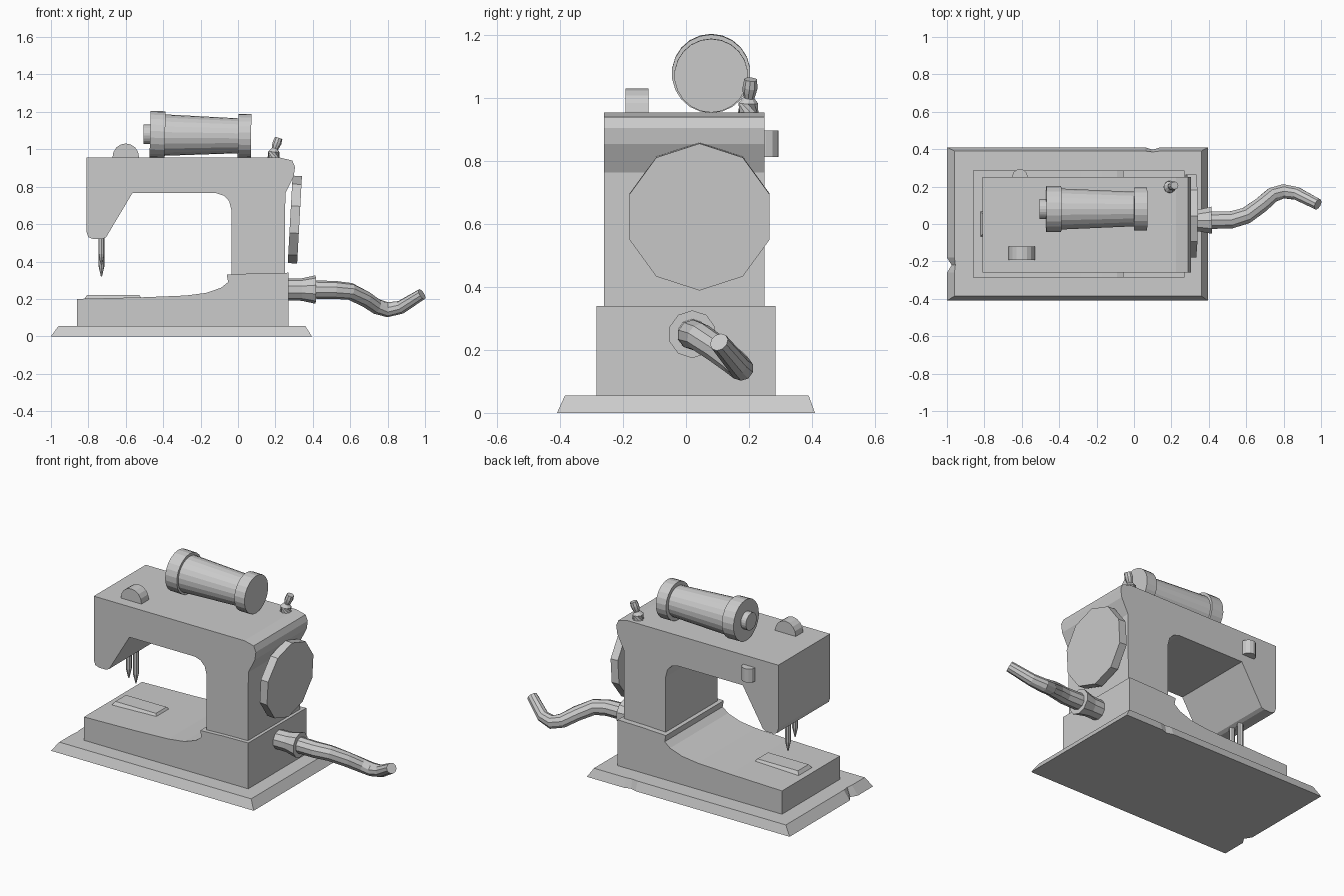
import bpy, bmesh
from math import pi, cos, sin
from mathutils import Vector

if "Cube" in bpy.data.objects:
    bpy.data.objects.remove(bpy.data.objects["Cube"])


def finish(name, bm):
    bmesh.ops.recalc_face_normals(bm, faces=bm.faces[:])
    me = bpy.data.meshes.new(name)
    bm.to_mesh(me)
    bm.free()
    ob = bpy.data.objects.new(name, me)
    bpy.context.collection.objects.link(ob)
    return ob


def loft(name, rings):
    """Skin matching rings of points and cap both ends."""
    bm = bmesh.new()
    rows = [[bm.verts.new(p) for p in ring] for ring in rings]
    n = len(rows[0])
    for a, b in zip(rows, rows[1:]):
        for i in range(n):
            j = (i + 1) % n
            bm.faces.new((a[i], a[j], b[j], b[i]))
    bm.faces.new(rows[0])
    bm.faces.new(rows[-1])
    return finish(name, bm)


def slab(name, profile, y0, y1):
    """Extrude an x-z profile along y."""
    return loft(name, [[(x, y, z) for x, z in profile] for y in (y0, y1)])


def tube(name, path, radii, sides):
    """Sweep a regular polygon along a path with a radius at each point."""
    pts = [Vector(p) for p in path]
    rings = []
    for i, (p, r) in enumerate(zip(pts, radii)):
        t = pts[min(i + 1, len(pts) - 1)] - pts[max(i - 1, 0)]
        q = t.to_track_quat('Z', 'Y')
        rings.append([p + q @ Vector((r * cos(pi / 2 + 2 * pi * k / sides),
                                      r * sin(pi / 2 + 2 * pi * k / sides), 0))
                      for k in range(sides)])
    return loft(name, rings)


# Base plate: sloped rim with small nicks in the left and back edges
bottom = [(-1, -.41), (.395, -.41), (.395, .41), (.14, .41), (.1, .397), (.06, .41),
          (-1, .41), (-1, -.18), (-.975, -.22), (-1, -.26)]
top = [(-.96, -.385), (.36, -.385), (.36, .39), (.14, .39), (.1, .385), (.06, .39),
       (-.96, .39), (-.96, -.18), (-.955, -.22), (-.96, -.26)]
loft("base_plate", [[(x, y, 0) for x, y in bottom], [(x, y, .055) for x, y in top]])

# Bed with a curved rise to the column
slab("bed", [(-.86, .05), (.27, .05), (.27, .34), (.1, .337), (-.06, .33), (-.053, .29),
             (-.09, .26), (-.17, .232), (-.28, .218), (-.5, .209), (-.86, .2)], -.285, .285)

# Column, arm and head in one profile
slab("arm", [(-.035, .32), (.25, .32), (.253, .765), (.298, .855), (.305, .905),
             (.29, .94), (.225, .955), (-.81, .955), (-.81, .56), (-.8, .53), (-.775, .52),
             (-.725, .52), (-.705, .53), (-.565, .765), (-.115, .765), (-.075, .752),
             (-.047, .722), (-.035, .675)], -.26, .25)

# Needle plate
loft("needle_plate", [[(x, y, z) for x, y in ((-.825 + d, -.07 + d), (-.51 - d, -.07 + d),
                                              (-.51 - d, .07 - d), (-.825 + d, .07 - d))]
                      for d, z in ((0, .195), (.018, .222))])

# Needles under the head
for name, y, tip in (("needle", .04, .32), ("presser_bar", -.03, .38)):
    tube(name, [(-.73, y, .56), (-.73, y, tip + .06), (-.73, y, tip)], [.017, .017, .003], 8)

# Handwheel, slightly tilted
c, n = Vector((.304, .043, .624)), Vector((1, 0, -.055)) * .025
tube("handwheel", [c - n, c + n], [.234, .234], 10)

# Thread spool: core, two flanges and an end cap
for name, x0, x1, z0, z1, r0, r1 in (
        ("spool_core", -.40, .01, 1.076, 1.072, .111, .093),
        ("spool_flange_left", -.47, -.39, 1.08, 1.078, .125, .125),
        ("spool_flange_right", .0, .07, 1.073, 1.072, .117, .117),
        ("spool_cap", -.505, -.46, 1.08, 1.08, .053, .053)):
    tube(name, [(x0, .08, z0), (x1, .08, z1)], [r0, r1], 22)

# Half-round dial on top of the head
slab("thread_guide", [(-.6 + .071 * cos(pi * k / 8), .958 + .073 * sin(pi * k / 8))
                      for k in range(9)] + [(-.671, .945), (-.529, .945)], -.193, -.12)

# Half-round lever on the back
lever = [(-.61 + .041 * cos(pi * k / 6), .255 + .039 * sin(pi * k / 6)) for k in range(7)]
lever += [(-.651, .24), (-.569, .24)]
loft("back_knob", [[(x, y, z) for x, y in lever] for z in (.813, .897)])

# Small switch with a tilted stick
tube("switch_base", [(.191, .198, .945), (.191, .198, .985), (.197, .2, 1.005)],
     [.034, .032, .015], 9)
tube("switch_stick", [(.193, .2, .99), (.203, .202, 1.02), (.209, .204, 1.035), (.217, .206, 1.06)],
     [.014, .022, .024, .021], 9)

# Collar and bent crank handle on the right side
tube("handle_collar", [(.25, .015, .25), (.34, .018, .25), (.415, .02, .25)],
     [.058, .06, .076], 10)
tube("crank_handle", [(.4, .02, .25), (.52, .022, .248), (.6, .045, .24), (.68, .102, .2),
                      (.74, .155, .16), (.8, .175, .142), (.87, .163, .155), (.983, .105, .225)],
     [.049, .048, .046, .044, .042, .04, .036, .031], 10)
